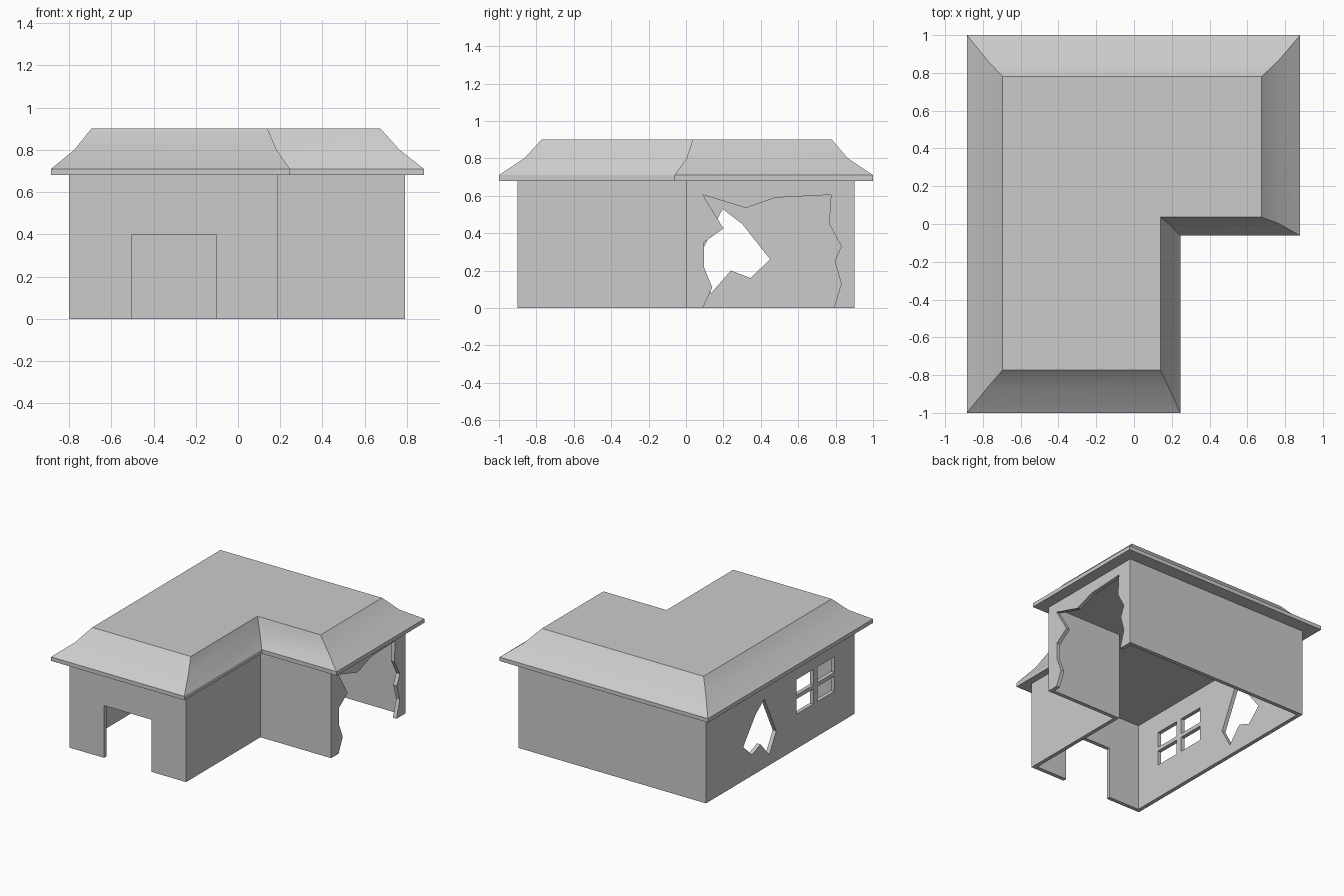
import bpy, bmesh, math

if "Cube" in bpy.data.objects:
    bpy.data.objects.remove(bpy.data.objects["Cube"])

WALL_T, WALL_H = 0.03, 0.68


def make_object(name, bm):
    bmesh.ops.recalc_face_normals(bm, faces=bm.faces)
    mesh = bpy.data.meshes.new(name)
    bm.to_mesh(mesh)
    bm.free()
    obj = bpy.data.objects.new(name, mesh)
    bpy.context.collection.objects.link(obj)
    return obj


def l_shape(x0, x1, y0, y1, cx, cy):
    """L-shaped outline with its inner corner at (cx, cy)."""
    return [(x0, y0), (cx, y0), (cx, cy), (x1, cy), (x1, y1), (x0, y1)]


def bridge(bm, a, b):
    n = len(a)
    for i in range(n):
        j = (i + 1) % n
        bm.faces.new((a[i], a[j], b[j], b[i]))


def ring(bm, outline, z):
    return [bm.verts.new((x, y, z)) for x, y in outline]


def prism(name, points, direction):
    """Closed solid made by sweeping a polygon along a direction."""
    bm = bmesh.new()
    a = [bm.verts.new(p) for p in points]
    b = [bm.verts.new([p[k] + direction[k] for k in range(3)]) for p in points]
    bm.faces.new(a)
    bm.faces.new(b)
    bridge(bm, a, b)
    return make_object(name, bm)


def cut(target, cutter):
    mod = target.modifiers.new("cut", 'BOOLEAN')
    mod.operation = 'DIFFERENCE'
    mod.solver = 'EXACT'
    mod.object = cutter
    bpy.context.view_layer.objects.active = target
    bpy.ops.object.modifier_apply(modifier=mod.name)
    bpy.data.objects.remove(cutter)


def rect(a0, a1, z0, z1):
    return [(a0, z0), (a1, z0), (a1, z1), (a0, z1)]


def side_cut(points, x):
    """Cut a (y, z) polygon through the side wall at x."""
    cut(walls, prism("cutter", [(x - 0.1, y, z) for y, z in points], (0.2, 0, 0)))


# Hollow L-shaped walls, open at the bottom
t = WALL_T
outer = l_shape(-0.80, 0.79, -0.90, 0.90, 0.19, 0.0)
inner = l_shape(-0.80 + t, 0.79 - t, -0.90 + t, 0.90 - t, 0.19 - t, t)
bm = bmesh.new()
ob, ot = ring(bm, outer, 0), ring(bm, outer, WALL_H)
ib, it = ring(bm, inner, 0), ring(bm, inner, WALL_H)
for a, b in ((ob, ot), (ot, it), (it, ib), (ib, ob)):
    bridge(bm, a, b)
walls = make_object("walls", bm)

# Doorway in the front wall
door = [(x, -1.0, z) for x, z in rect(-0.505, -0.105, -0.1, 0.40)]
cut(walls, prism("cutter", door, (0, 0.2, 0)))

# Four window panes in the left wall
for y0, y1 in ((-0.655, -0.45), (-0.40, -0.195)):
    for z0, z1 in ((0.265, 0.38), (0.41, 0.53)):
        side_cut(rect(y0, y1, z0, z1), -0.785)

# Jagged hole in the left wall
side_cut([(0.45, 0.26), (0.30, 0.45), (0.195, 0.53), (0.05, 0.23),
          (0.135, 0.08), (0.24, 0.20), (0.345, 0.16)], -0.785)

# Large broken opening in the right wall
side_cut([(0.09, 0.605), (0.32, 0.535), (0.48, 0.59), (0.775, 0.605),
          (0.765, 0.45), (0.83, 0.33), (0.795, 0.25), (0.83, 0.13),
          (0.79, 0.0), (0.79, -0.1), (0.09, -0.1), (0.09, 0.0),
          (0.14, 0.11), (0.095, 0.22), (0.095, 0.35), (0.20, 0.425)], 0.775)

# Flared hip roof with a flat top
eave = l_shape(-0.885, 0.88, -1.0, 1.0, 0.245, -0.062)
middle = l_shape(-0.775, 0.765, -0.865, 0.865, 0.183, 0.003)
top = l_shape(-0.695, 0.675, -0.772, 0.78, 0.14, 0.036)
bm = bmesh.new()
rings = [ring(bm, o, z) for o, z in
         ((eave, WALL_H), (eave, 0.71), (middle, 0.80), (top, 0.90))]
for a, b in zip(rings, rings[1:]):
    bridge(bm, a, b)
bm.faces.new(rings[0])
bm.faces.new(rings[-1])
roof = make_object("roof", bm)

# Smooth the roof flare, keep every real edge sharp
bpy.ops.object.select_all(action='DESELECT')
roof.select_set(True)
bpy.context.view_layer.objects.active = roof
bpy.ops.object.shade_smooth_by_angle(angle=math.radians(30))
